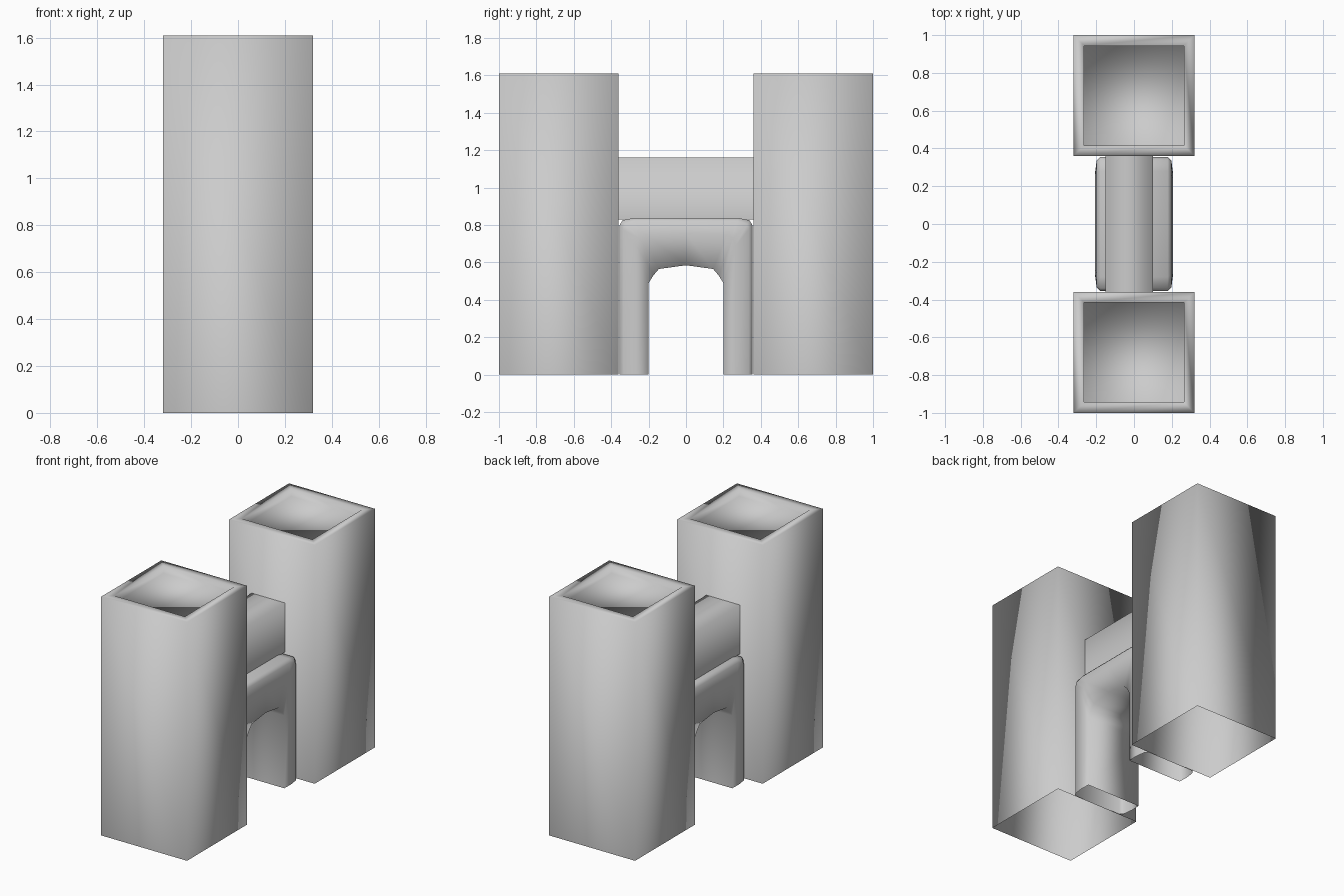
import bpy, bmesh

if "Cube" in bpy.data.objects:
    bpy.data.objects.remove(bpy.data.objects["Cube"])


def finish(name, bm):
    bmesh.ops.recalc_face_normals(bm, faces=bm.faces[:])
    mesh = bpy.data.meshes.new(name)
    bm.to_mesh(mesh)
    bm.free()
    for p in mesh.polygons:
        p.use_smooth = True
    obj = bpy.data.objects.new(name, mesh)
    bpy.context.collection.objects.link(obj)
    return obj


def box(bm, lo, hi, drop):
    """Box between two corners; faces facing the 'drop' directions are left open."""
    verts = bmesh.ops.create_cube(bm, size=1)["verts"]
    for v in verts:
        v.co = [lo[i] if v.co[i] < 0 else hi[i] for i in range(3)]
    bm.normal_update()
    doomed = [f for f in bm.faces
              if any(f.normal[a] * s > 0.9 for a, s in drop)]
    bmesh.ops.delete(bm, geom=doomed, context="FACES")


# Square towers: open underneath, shallow recess framed by a rim on top
def tower(name, yc):
    bm = bmesh.new()
    box(bm, (-0.32, yc - 0.32, 0), (0.32, yc + 0.32, 1.61), [(2, -1)])
    bm.normal_update()
    top = max(bm.faces, key=lambda f: f.calc_center_median().z)
    bmesh.ops.inset_individual(bm, faces=[top], thickness=0.08)
    well = bmesh.ops.extrude_discrete_faces(bm, faces=[top])["faces"][0]
    bmesh.ops.translate(bm, verts=well.verts[:], vec=(0, 0, -0.05))
    bmesh.ops.remove_doubles(bm, verts=bm.verts[:], dist=0.0001)
    return finish(name, bm)


tower("front_tower", -0.68)
tower("back_tower", 0.68)

# Walkway block joining the towers, set slightly off centre
bm = bmesh.new()
box(bm, (-0.15, -0.36, 0.83), (0.10, 0.36, 1.16), [(2, -1), (1, 1), (1, -1)])
finish("bridge_block", bm)


# Gate arch: matching half outlines (y, z) lofted from jamb to jamb
def mirrored(half):
    return half + [(-y, z) for y, z in half[-2::-1]]


inner = mirrored([(0.2, 0), (0.2, 0.49), (0.175, 0.53), (0.145, 0.565), (0, 0.585)])
face = mirrored([(0.265, 0), (0.265, 0.69), (0.25, 0.73), (0.22, 0.75), (0, 0.755)])
round_ = mirrored([(0.335, 0), (0.335, 0.775), (0.325, 0.80), (0.27, 0.818), (0, 0.818)])
outer = mirrored([(0.355, 0), (0.355, 0.80), (0.34, 0.825), (0.28, 0.838), (0, 0.838)])
half_sections = [(0.205, inner), (0.207, face), (0.198, round_), (0.178, outer)]
sections = half_sections + [(-x, s) for x, s in reversed(half_sections)]

bm = bmesh.new()
rings = [[bm.verts.new((x, y, z)) for y, z in s] for x, s in sections]
for a, b in zip(rings, rings[1:] + rings[:1]):
    for i in range(len(a) - 1):
        bm.faces.new((a[i], a[i + 1], b[i + 1], b[i]))
finish("gate_arch", bm)
